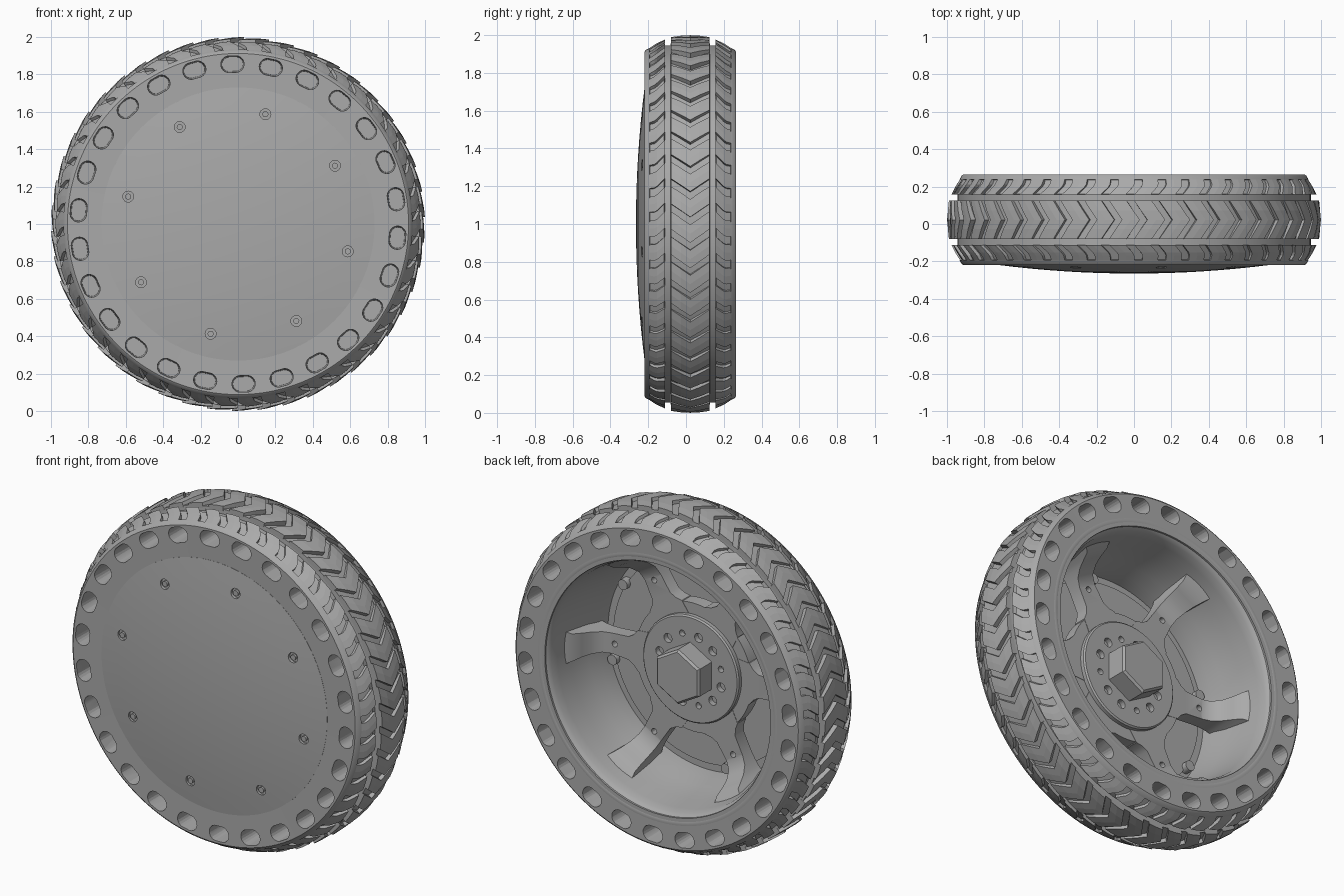
import bpy, bmesh
from math import sin, cos, pi, radians

if "Cube" in bpy.data.objects:
    bpy.data.objects.remove(bpy.data.objects["Cube"], do_unlink=True)

grey = bpy.data.materials.new("plain grey")
grey.use_nodes = True
grey.diffuse_color = (0.4, 0.4, 0.4, 1)
grey.node_tree.nodes["Principled BSDF"].inputs["Base Color"].default_value = grey.diffuse_color


def pt(t, r, y):
    """Point at clockwise angle t, radius r about the axle, depth y."""
    return (r * sin(t), y, 1 + r * cos(t))


def finish(name, bm, smooth=True):
    bmesh.ops.recalc_face_normals(bm, faces=bm.faces)
    me = bpy.data.meshes.new(name)
    bm.to_mesh(me)
    bm.free()
    me.materials.append(grey)
    ob = bpy.data.objects.new(name, me)
    bpy.context.collection.objects.link(ob)
    if smooth:
        shade(ob)
    return ob


def select(ob):
    bpy.ops.object.select_all(action="DESELECT")
    ob.select_set(True)
    bpy.context.view_layer.objects.active = ob


def shade(ob):
    select(ob)
    bpy.ops.object.shade_smooth_by_angle(angle=radians(32))


def loft(bm, rings, closed=False):
    """Skin equal-length loops; cap the ends unless the loft closes on itself."""
    loops = [[bm.verts.new(p) for p in ring] for ring in rings]
    n = len(loops[0])
    for a, b in zip(loops, loops[1:] + loops[:1] if closed else loops[1:]):
        for j in range(n):
            k = (j + 1) % n
            bm.faces.new((a[j], a[k], b[k], b[j]))
    if not closed:
        bm.faces.new(loops[0])
        bm.faces.new(loops[-1])


def lathe(name, profile, seg=144):
    """Revolve a (radius, depth) profile: a closed ring, or a solid with both ends on the axle."""
    bm = bmesh.new()
    loft(bm, [[pt(2 * pi * i / seg, r, y) for r, y in profile] for i in range(seg)], True)
    if profile[0][0] == 0:
        core = [e for e in bm.edges if all(abs(v.co.x) + abs(v.co.z - 1) < 1e-6 for v in e.verts)
                and e.calc_length() > 1e-6]
        bmesh.ops.delete(bm, geom=list({f for e in core for f in e.link_faces}), context="FACES")
        bmesh.ops.remove_doubles(bm, verts=bm.verts, dist=1e-5)
    return finish(name, bm)


def disc(bm, t, r, y0, y1, rad, stretch=0.0, taper=1.0, seg=20):
    """Round or stadium-shaped peg parallel to the axle."""
    cx, _, cz = pt(t, r, 0)
    rings = []
    for y, size in ((y0, rad), (y1, rad * taper)):
        ring = []
        for i in range(seg):
            a = 2 * pi * (i + 0.5) / seg
            u = size * cos(a) + (stretch if cos(a) > 0 else -stretch)
            v = size * sin(a)
            ring.append((cx + u * cos(t) + v * sin(t), y, cz - u * sin(t) + v * cos(t)))
        rings.append(ring)
    loft(bm, rings)


def cut(ob, bm):
    cutter = finish("cutter", bm, False)
    cutter.hide_render = True
    mod = ob.modifiers.new("cut", "BOOLEAN")
    mod.object = cutter
    mod.operation, mod.solver = "DIFFERENCE", "EXACT"
    select(ob)
    # keep the cut ahead of the shading modifier, if any
    bpy.ops.object.modifier_move_to_index(modifier="cut", index=0)
    bpy.ops.object.modifier_apply(modifier="cut")
    bpy.data.objects.remove(cutter, do_unlink=True)
    shade(ob)


MID = 0.0225          # centre plane of the tyre

# Tyre carcass: half profile mirrored about the centre plane
half = [(0.73, 0.24), (0.912, 0.2425), (0.922, 0.235), (0.933, 0.215), (0.915, 0.213),
        (0.953, 0.138), (0.945, 0.134), (0.945, 0.104), (0.972, 0.102)]
tyre = lathe("tyre", [(r, MID + d) for r, d in half] + [(r, MID - d) for r, d in reversed(half)], 180)

# Pockets in both sidewalls
HOLES = 26
bm = bmesh.new()
for i in range(HOLES):
    t = 2 * pi * i / HOLES - radians(2)
    disc(bm, t, 0.855, -0.23, -0.03, 0.045, 0.018, 0.85)
    disc(bm, t, 0.855, 0.275, 0.075, 0.045, 0.018, 0.85)
cut(tyre, bm)

# Tread blocks
BLOCKS = 46
PITCH = 2 * pi / BLOCKS


def tread(name, stations, fill, floor):
    """Blocks following stations of (depth, angle shift, top radius)."""
    bm = bmesh.new()
    for i in range(BLOCKS):
        rings = []
        for y, shift, top in stations:
            a = i * PITCH + shift
            b, m = a + PITCH * fill, a + PITCH * fill / 2
            rings.append([pt(a, top - floor, y), pt(a, top - 0.006, y), pt(m, top - 0.002, y),
                          pt(b, top, y), pt(b, top - floor, y)])
        loft(bm, rings)
    return finish(name, bm, False)


tread("centre_tread", [(MID - 0.103, 0, 0.99), (MID - 0.05, 0.037, 0.997), (MID, 0.072, 1.0),
                       (MID + 0.05, 0.037, 0.997), (MID + 0.103, 0, 0.99)], 0.7, 0.035)
for side, name in ((-1, "front_shoulder_tread"), (1, "back_shoulder_tread")):
    tread(name, [(MID + side * d, s, r) for d, s, r in
                 ((0.134, 0, 0.977), (0.175, 0.04, 0.958), (0.19, 0.048, 0.949), (0.216, 0.048, 0.932))],
          0.66, 0.03)

# Rim bowl with a rounded lip
lathe("rim", [(0.735, -0.2165), (0.735, 0.2), (0.78, 0.262), (0.765, 0.2645), (0.745, 0.262), (0.728, 0.25),
              (0.715, 0.225), (0.708, 0.18), (0.695, 0.08), (0.675, -0.05), (0.655, -0.12), (0.645, -0.2)])

# Domed front cover with a step on its rear face
dome = [(0.73 * k / 8, -0.265 + 0.0465 * (k / 8) ** 2) for k in range(9)]
cover = lathe("cover", dome + [(0.73, -0.2), (0.6, -0.2), (0.6, -0.185), (0, -0.185)])
bolts, bm = bmesh.new(), bmesh.new()
for i in range(8):
    t = radians(14 + 45 * i)
    disc(bm, t, 0.605, -0.3, -0.218, 0.029)
    disc(bolts, t, 0.605, -0.232, -0.2, 0.016)
    disc(bolts, t, 0.605, -0.21, -0.155, 0.03)
cut(cover, bm)
finish("cover_bolts", bolts)

# Six spokes that sweep up the bowl wall: (radius, half width, top depth)
stations = [(0.25, 0.13, -0.07), (0.36, 0.12, -0.07), (0.385, 0.09, -0.07), (0.42, 0.068, -0.07),
            (0.53, 0.06, -0.07), (0.58, 0.06, -0.055), (0.62, 0.064, -0.01), (0.645, 0.07, 0.04),
            (0.668, 0.08, 0.095), (0.71, 0.1, 0.13)]
bm, holes = bmesh.new(), bmesh.new()
for i in range(6):
    t = radians(30 + 60 * i)
    rings = []
    for r, w, top in stations:
        x, _, z = pt(t, r, 0)
        rings.append([(x + s * w * cos(t), y, z - s * w * sin(t))
                      for s, y in ((-1, -0.15), (-1, top), (1, top), (1, -0.15))])
    loft(bm, rings)
    disc(holes, t, 0.51, -0.12, 0.05, 0.017)
cut(finish("spokes", bm), holes)

# Hub: carrier plate, flange with bolt circle, hexagonal boss
lathe("hub_carrier", [(0, -0.19), (0.32, -0.19), (0.375, -0.15), (0.375, -0.072), (0, -0.072)])
flange = lathe("hub_flange", [(0, -0.14), (0.31, -0.14), (0.31, -0.048), (0.302, -0.04), (0, -0.04)])
bm = bmesh.new()
for i in range(12):
    disc(bm, radians(30 * i + 15), 0.205, -0.1, 0.05, 0.026 if i % 3 else 0.018)
cut(flange, bm)
lathe("hex_boss", [(0, -0.09), (0.16, -0.09), (0.16, 0.07), (0.147, 0.082), (0, 0.082)], 6)
